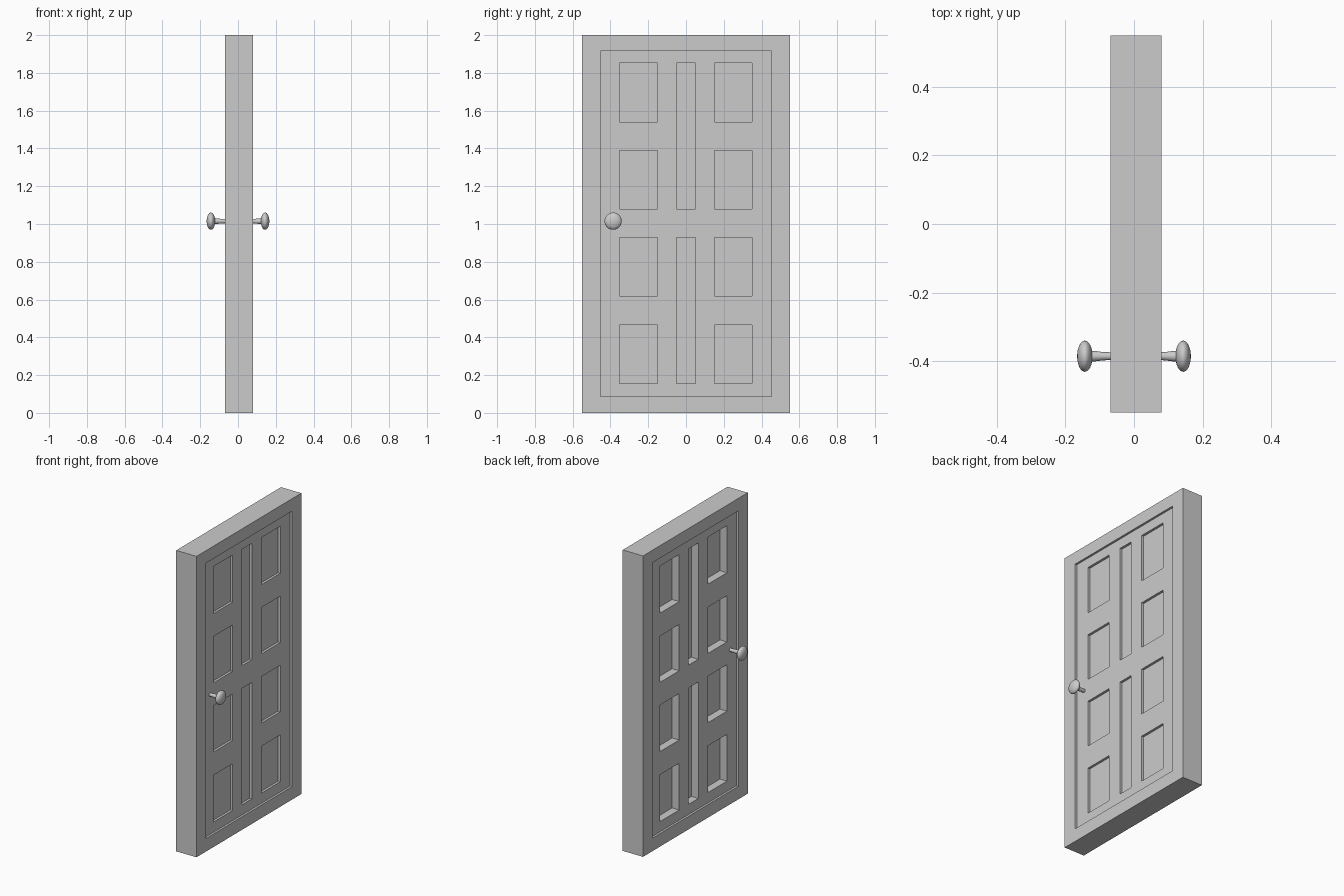
import bpy, bmesh, math
from mathutils import Matrix, Vector

if "Cube" in bpy.data.objects:
    bpy.data.objects.remove(bpy.data.objects["Cube"])

X_BACK, X_FRONT = -0.069, 0.080      # the two door faces
RECESS = 0.014                       # depth of the framed field
PANEL = {1: 0.016, -1: 0.052}        # panel depth on each face
KNOB_Y, KNOB_Z = -0.386, 1.015


def boxes_object(name, boxes):
    """One object made of axis-aligned boxes given as (x0, x1, y0, y1, z0, z1)."""
    bm = bmesh.new()
    for x0, x1, y0, y1, z0, z1 in boxes:
        m = (Matrix.Translation(((x0 + x1) / 2, (y0 + y1) / 2, (z0 + z1) / 2))
             @ Matrix.Diagonal((x1 - x0, y1 - y0, z1 - z0, 1)))
        bmesh.ops.create_cube(bm, size=1, matrix=m)
    me = bpy.data.meshes.new(name)
    bm.to_mesh(me)
    bm.free()
    ob = bpy.data.objects.new(name, me)
    bpy.context.collection.objects.link(ob)
    return ob


def cut(target, name, boxes):
    cutter = boxes_object(name, boxes)
    mod = target.modifiers.new(name, 'BOOLEAN')
    mod.operation = 'DIFFERENCE'
    mod.solver = 'EXACT'
    mod.object = cutter
    bpy.context.view_layer.objects.active = target
    bpy.ops.object.modifier_apply(modifier=name)
    bpy.data.objects.remove(cutter)


def face_boxes(depths, rects):
    """Cutter boxes sunk to the given depth into both door faces."""
    out = []
    for y0, y1, z0, z1 in rects:
        out.append((X_FRONT - depths[1], X_FRONT + 0.05, y0, y1, z0, z1))
        out.append((X_BACK - 0.05, X_BACK + depths[-1], y0, y1, z0, z1))
    return out


# Door slab with framed field on both faces
door = boxes_object("door", [(X_BACK, X_FRONT, -0.55, 0.55, 0, 2)])
cut(door, "field_cutter",
    face_boxes({1: RECESS, -1: RECESS}, [(-0.4525, 0.4525, 0.087, 1.917)]))

# Square side panels and tall centre panels
rows = [(0.155, 0.466), (0.62, 0.929), (1.08, 1.388), (1.54, 1.853)]
rects = [(y, y + 0.2, z0, z1) for y in (-0.352, 0.15) for z0, z1 in rows]
rects += [(-0.051, 0.051, 0.155, 0.929), (-0.051, 0.051, 1.08, 1.853)]
cut(door, "panel_cutter",
    face_boxes({s: RECESS + d for s, d in PANEL.items()}, rects))


# Knobs: flattened ball plus a flared stem, axis along x
def knob(name, side):
    base = X_FRONT - RECESS if side > 0 else -(X_BACK + RECESS)
    bm = bmesh.new()
    ball = (Matrix.Translation((side * 0.1435, KNOB_Y, KNOB_Z))
            @ Matrix.Diagonal((0.0225, 0.0455, 0.0455, 1))
            @ Matrix.Rotation(math.pi / 2, 4, 'Y'))
    bmesh.ops.create_uvsphere(bm, u_segments=32, v_segments=16, radius=1, matrix=ball)
    profile = [(base - 0.004, 0.011), (0.090, 0.012), (0.108, 0.0145), (0.130, 0.0165)]
    verts = [bm.verts.new((side * x, KNOB_Y, KNOB_Z + r)) for x, r in profile]
    edges = [bm.edges.new(p) for p in zip(verts, verts[1:])]
    bmesh.ops.spin(bm, geom=verts + edges, cent=(0, KNOB_Y, KNOB_Z), axis=(1, 0, 0),
                   angle=math.tau, steps=24, use_merge=True)
    bmesh.ops.remove_doubles(bm, verts=bm.verts, dist=1e-5)
    bmesh.ops.recalc_face_normals(bm, faces=bm.faces)
    for f in bm.faces:
        f.smooth = True
    me = bpy.data.meshes.new(name)
    bm.to_mesh(me)
    bm.free()
    ob = bpy.data.objects.new(name, me)
    bpy.context.collection.objects.link(ob)


knob("front_knob", 1)
knob("back_knob", -1)
